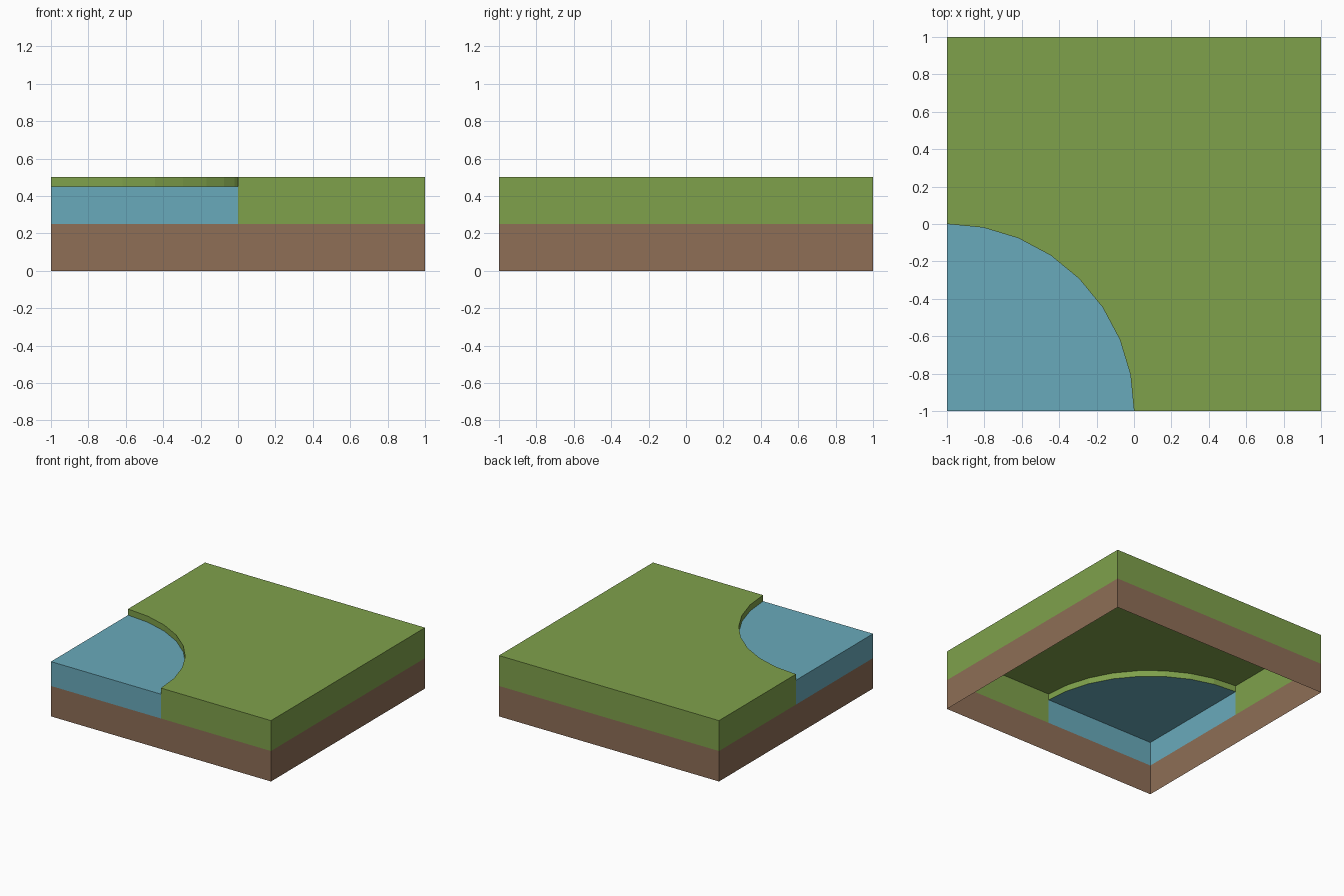
import bpy, bmesh, math

if "Cube" in bpy.data.objects:
    bpy.data.objects.remove(bpy.data.objects["Cube"])

SOIL_TOP, WATER_TOP, GRASS_TOP = 0.25, 0.45, 0.5


def material(name, rgb):
    m = bpy.data.materials.new(name)
    lin = [((c / 255 + 0.055) / 1.055) ** 2.4 for c in rgb]
    m.diffuse_color = (*lin, 1)
    m.use_nodes = True
    m.node_tree.nodes["Principled BSDF"].inputs["Base Color"].default_value = m.diffuse_color
    return m


def open_shell(name, outline, bottoms, top, mat, cap=True):
    """Counter-clockwise outline with one outward wall per edge (None = no wall) and a cap."""
    bm = bmesh.new()
    n = len(outline)
    for i, low in enumerate(bottoms):
        if low is None:
            continue
        a, b = outline[i], outline[(i + 1) % n]
        bm.faces.new([bm.verts.new((*p, z)) for p, z in
                      ((a, low), (b, low), (b, top), (a, top))])
    if cap:
        bm.faces.new([bm.verts.new((*p, top)) for p in outline])
    bmesh.ops.remove_doubles(bm, verts=bm.verts, dist=1e-5)
    mesh = bpy.data.meshes.new(name)
    bm.to_mesh(mesh)
    bm.free()
    mesh.materials.append(mat)
    obj = bpy.data.objects.new(name, mesh)
    bpy.context.collection.objects.link(obj)
    return obj


brown = material("soil brown", (142, 110, 86))
green = material("grass green", (127, 161, 75))
blue = material("water blue", (105, 170, 187))

# Shoreline: quarter circle around the front left corner
STEPS = 8
arc = [(-1 + math.cos(t), -1 + math.sin(t))
       for t in (math.pi / 2 * i / STEPS for i in range(STEPS + 1))]

# Soil band, open at the bottom
open_shell("soil_walls", [(-1, -1), (1, -1), (1, 1), (-1, 1)],
           [0] * 4, SOIL_TOP, brown, cap=False)

# Grass: straight outer walls, shallow bank along the shoreline
open_shell("grass", [(1, -1), (1, 1), (-1, 1)] + arc[::-1],
           [SOIL_TOP] * 3 + [WATER_TOP] * STEPS + [SOIL_TOP], GRASS_TOP, green)

# Water: sunken surface with walls on the two outer sides
open_shell("water", [(-1, -1)] + arc,
           [SOIL_TOP] + [None] * STEPS + [SOIL_TOP], WATER_TOP, blue)
